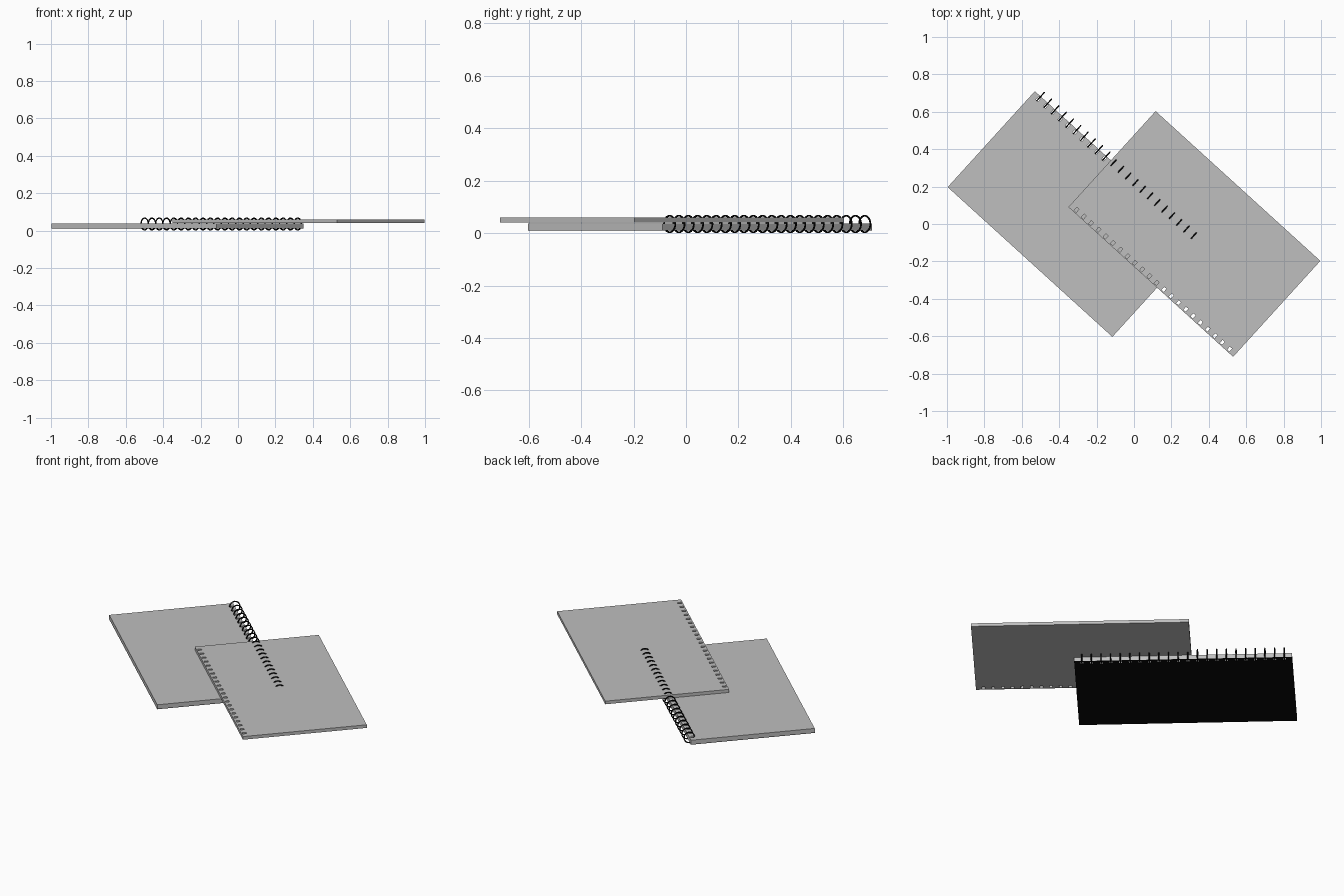
import bpy, bmesh
from math import atan2, pi, sin, cos
from mathutils import Matrix, Vector

cube = bpy.data.objects.get("Cube")
if cube:
    bpy.data.objects.remove(cube, do_unlink=True)

LENGTH, WIDTH = 1.19, 0.693
COUNT, FIRST, LAST = 22, 0.042, 1.148
ANGLE = atan2(-0.80, 0.88)
STEPS = [FIRST + (LAST - FIRST) * i / (COUNT - 1) for i in range(COUNT)]


def material(name, value):
    m = bpy.data.materials.new(name)
    m.use_nodes = True
    colour = (value, value, value, 1)
    m.diffuse_color = colour
    m.node_tree.nodes["Principled BSDF"].inputs["Base Color"].default_value = colour
    return m


paper = material("grey paper", 0.52)
black = material("black", 0.003)


def add_object(name, bm, mat, matrix):
    mesh = bpy.data.meshes.new(name)
    bm.to_mesh(mesh)
    bm.free()
    mesh.materials.append(mat)
    obj = bpy.data.objects.new(name, mesh)
    obj.matrix_world = matrix
    bpy.context.collection.objects.link(obj)
    return obj


def add_box(bm, low, high):
    low, high = Vector(low), Vector(high)
    bmesh.ops.create_cube(bm, size=1, matrix=Matrix.Translation((low + high) / 2)
                          @ Matrix.Diagonal((*(high - low), 1)))


def sheet(name, z0, z1, mat, matrix):
    """Slab with a row of punched holes beside its binding edge."""
    bm = bmesh.new()
    add_box(bm, (0, -WIDTH, z0), (LENGTH, 0, z1))
    obj = add_object(name, bm, mat, matrix)
    bm = bmesh.new()
    for x in STEPS:
        add_box(bm, (x - 0.008, -0.029, -0.1), (x + 0.008, -0.007, 0.2))
    cutter = add_object("hole_cutter", bm, mat, matrix)
    cutter.hide_render = True
    mod = obj.modifiers.new("holes", "BOOLEAN")
    mod.operation, mod.solver, mod.object = "DIFFERENCE", "EXACT", cutter
    bpy.context.view_layer.objects.active = obj
    bpy.ops.object.modifier_apply(modifier=mod.name)
    bpy.data.objects.remove(cutter, do_unlink=True)
    return obj


# Two identical pads, the upper one turned half way round
lower = Matrix.Translation((-0.53, 0.71, 0)) @ Matrix.Rotation(ANGLE, 4, "Z")
upper = Matrix.Rotation(pi, 4, "Z") @ lower
sheet("back_cover", 0.010, 0.013, black, lower)
sheet("lower_pages", 0.013, 0.037, paper, lower)
sheet("upper_pages", 0.040, 0.059, paper, upper)

# Wire rings of the binding
wire = bpy.data.curves.new("binding_rings", "CURVE")
wire.dimensions = "3D"
wire.bevel_depth = 0.0035
wire.bevel_resolution = 1
for x in STEPS:
    ring = wire.splines.new("POLY")
    ring.points.add(23)
    ring.use_cyclic_u = True
    for i, p in enumerate(ring.points):
        a = 2 * pi * i / 24
        p.co = (x, 0.029 * cos(a), 0.035 + 0.0315 * sin(a), 1)
wire.materials.append(black)
rings = bpy.data.objects.new("binding_rings", wire)
rings.matrix_world = lower
bpy.context.collection.objects.link(rings)
